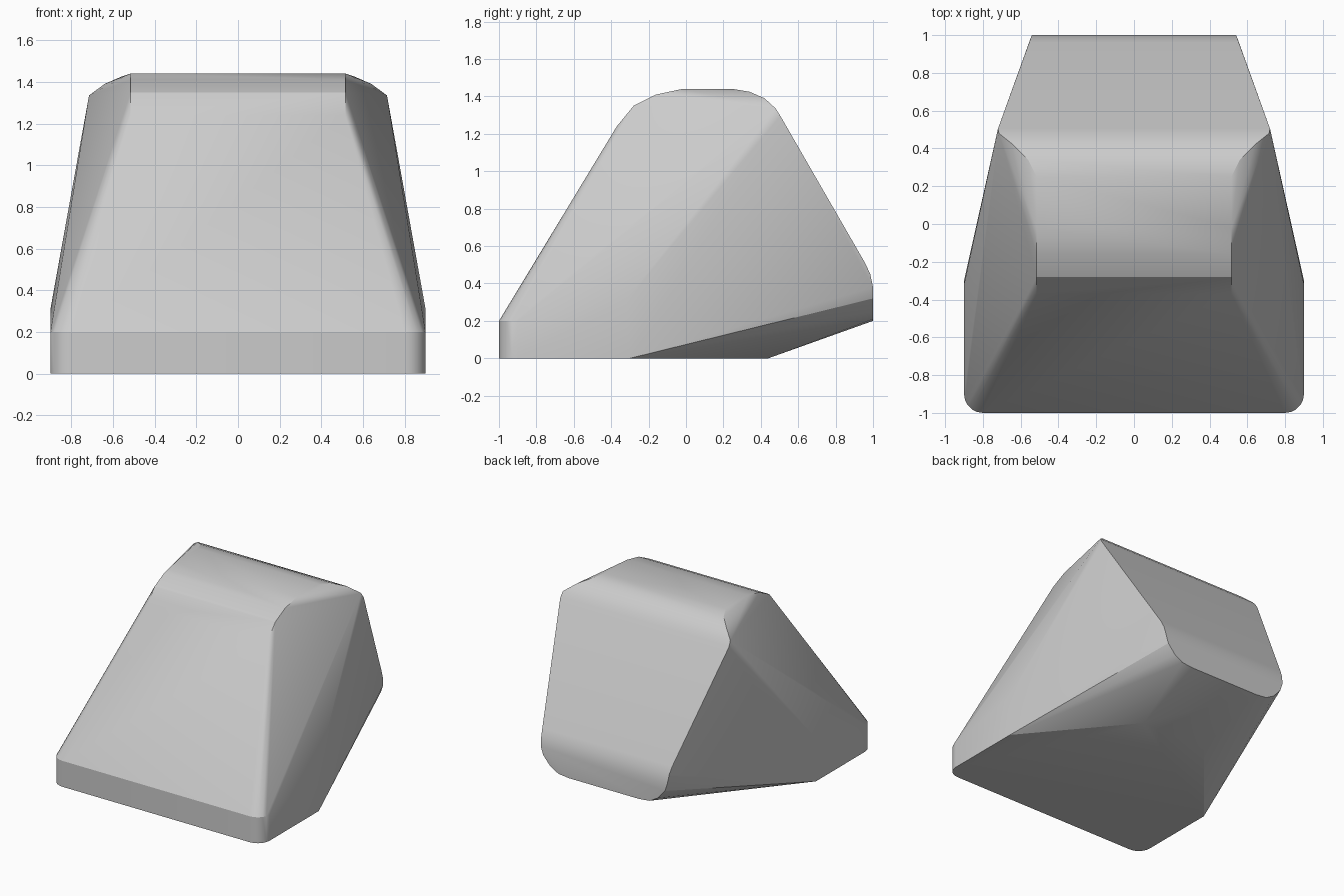
import bpy
import bmesh
from math import sin, cos, pi, radians

if "Cube" in bpy.data.objects:
    bpy.data.objects.remove(bpy.data.objects["Cube"])

points = []

# front skirt with rounded vertical corners
for i in range(6):
    a = i / 5 * pi / 2
    x, y = 0.8 + 0.1 * cos(a), -0.9 - 0.1 * sin(a)
    points += [(x, y, 0), (x, y, 0.2)]

# widest part of the sides
points += [(0.9, -0.3, 0), (0.9, -0.32, 0.31)]

# crown: rounded front edge, flat top, then flaring out to the rear corner
points += [(0.515, y, z) for y, z in
           ((-0.37, 1.24), (-0.28, 1.35), (-0.16, 1.41), (-0.02, 1.44), (0.25, 1.44))]
points += [(0.56, 0.34, 1.425), (0.64, 0.42, 1.39), (0.715, 0.48, 1.335), (0.72, 0.505, 1.295)]

# back: rounded lower edge and corners
points += [(0.555, 0.96, 0.505), (0.547, 0.985, 0.45)]
points += [(x, 1, z) for x, z in
           ((0.54, 0.38), (0.52, 0.32), (0.46, 0.25), (0.39, 0.21), (0.3, 0.2))]

# rear end of the base
points += [(0.28, 0.44, 0)]

# mirror the outline and wrap a skin around it
bm = bmesh.new()
for x, y, z in points:
    for side in (1, -1):
        bm.verts.new((side * x, y, z))
result = bmesh.ops.convex_hull(bm, input=bm.verts)
loose = [v for v in bm.verts if not v.link_faces]
bmesh.ops.delete(bm, geom=loose, context='VERTS')
bmesh.ops.dissolve_limit(bm, angle_limit=radians(0.5), verts=bm.verts, edges=bm.edges)
bmesh.ops.recalc_face_normals(bm, faces=bm.faces)

mesh = bpy.data.meshes.new("wedge_block")
bm.to_mesh(mesh)
bm.free()
block = bpy.data.objects.new("wedge_block", mesh)
bpy.context.collection.objects.link(block)
bpy.context.view_layer.objects.active = block
block.select_set(True)
bpy.ops.object.shade_smooth_by_angle(angle=radians(20))
